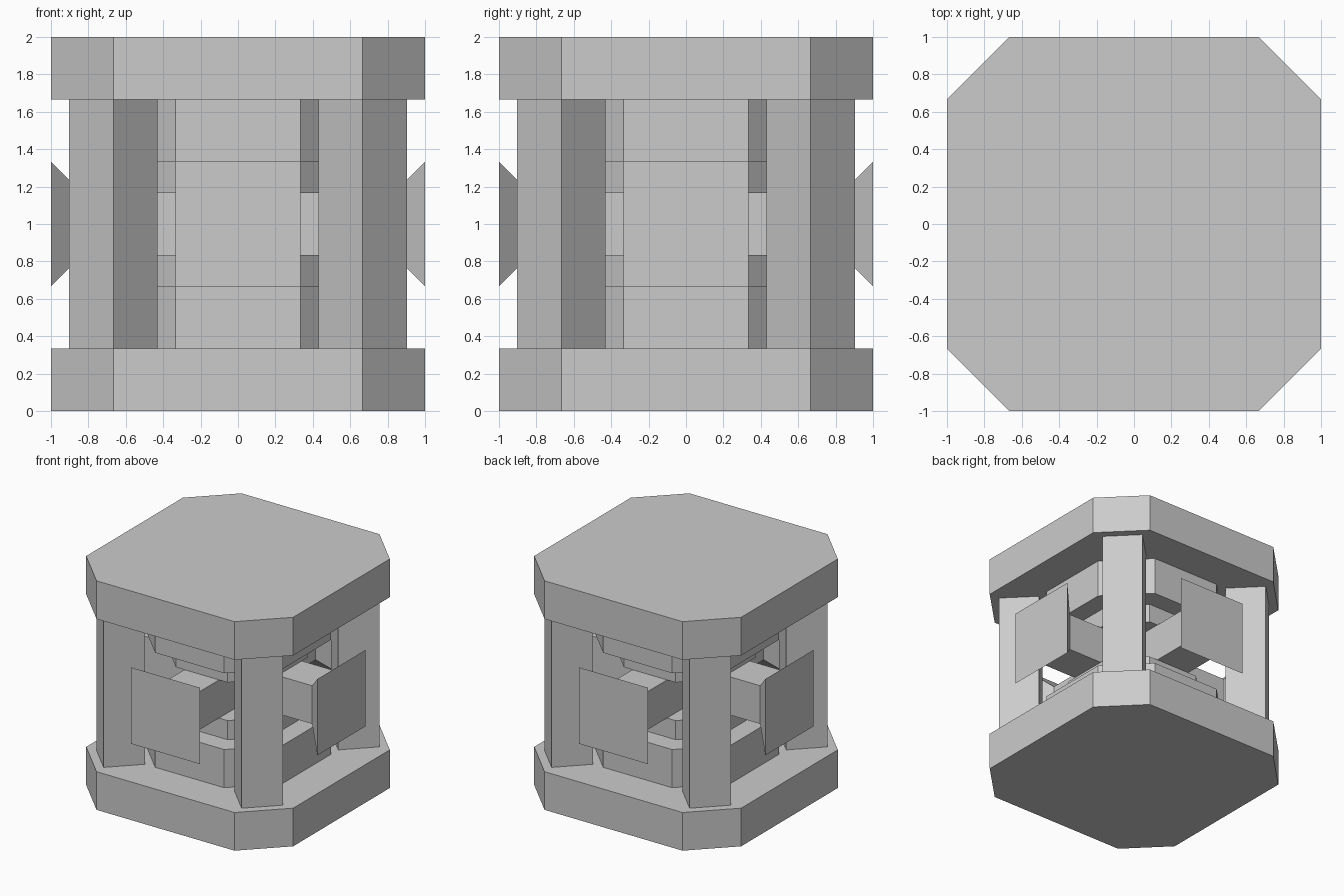
import bpy, bmesh, math
from mathutils import Matrix

if "Cube" in bpy.data.objects:
    bpy.data.objects.remove(bpy.data.objects["Cube"])


def make_object(name, bm):
    bmesh.ops.recalc_face_normals(bm, faces=bm.faces)
    mesh = bpy.data.meshes.new(name)
    bm.to_mesh(mesh)
    bm.free()
    obj = bpy.data.objects.new(name, mesh)
    bpy.context.collection.objects.link(obj)
    return obj


def loft(name, rings, matrix=Matrix()):
    """Skin a list of equal-length point rings and cap both ends."""
    bm = bmesh.new()
    loops = [[bm.verts.new(matrix @ Matrix.Translation(p).translation) for p in r] for r in rings]
    n = len(loops[0])
    for a, b in zip(loops, loops[1:]):
        for i in range(n):
            j = (i + 1) % n
            bm.faces.new((a[i], a[j], b[j], b[i]))
    bm.faces.new(loops[0][::-1])
    bm.faces.new(loops[-1])
    return make_object(name, bm)


def octagon(half, flat, z):
    h, f = half, flat
    return [(x, y, z) for x, y in ((f, -h), (h, -f), (h, f), (f, h),
                                   (-f, h), (-h, f), (-h, -f), (-f, -h))]


def square(half, x):
    return [(x, y * half, 1 + z * half) for y, z in ((-1, -1), (1, -1), (1, 1), (-1, 1))]


T = 1 / 3

# Chamfered slabs and stepped tiers, mirrored about mid height
for label, half, flat, z0, z1 in (("slab", 1, 2 * T, 0, T),
                                  ("outer_tier", 2 * T, T, T, 2 * T),
                                  ("inner_tier", 0.5, 0.25, 2 * T, 2.5 * T)):
    loft("bottom_" + label, [octagon(half, flat, z0), octagon(half, flat, z1)])
    loft("top_" + label, [octagon(half, flat, 2 - z1), octagon(half, flat, 2 - z0)])

# Diagonal corner posts
d = T / math.sqrt(2)
for i, (sx, sy) in enumerate(((-1, -1), (1, -1), (1, 1), (-1, 1))):
    cx, cy = sx * 2 * T, sy * 2 * T
    loft(f"corner_post_{i + 1}",
         [[(cx + d, cy, z), (cx, cy + d, z), (cx - d, cy, z), (cx, cy - d, z)]
          for z in (T, 2 - T)])

# Four beams from the centre, each flaring out to a square panel
for i, side in enumerate(("right", "back", "left", "front")):
    loft(side + "_beam", [square(T / 2, 0), square(T / 2, 2.5 * T), square(T, 1)],
         Matrix.Rotation(i * math.pi / 2, 4, 'Z'))
